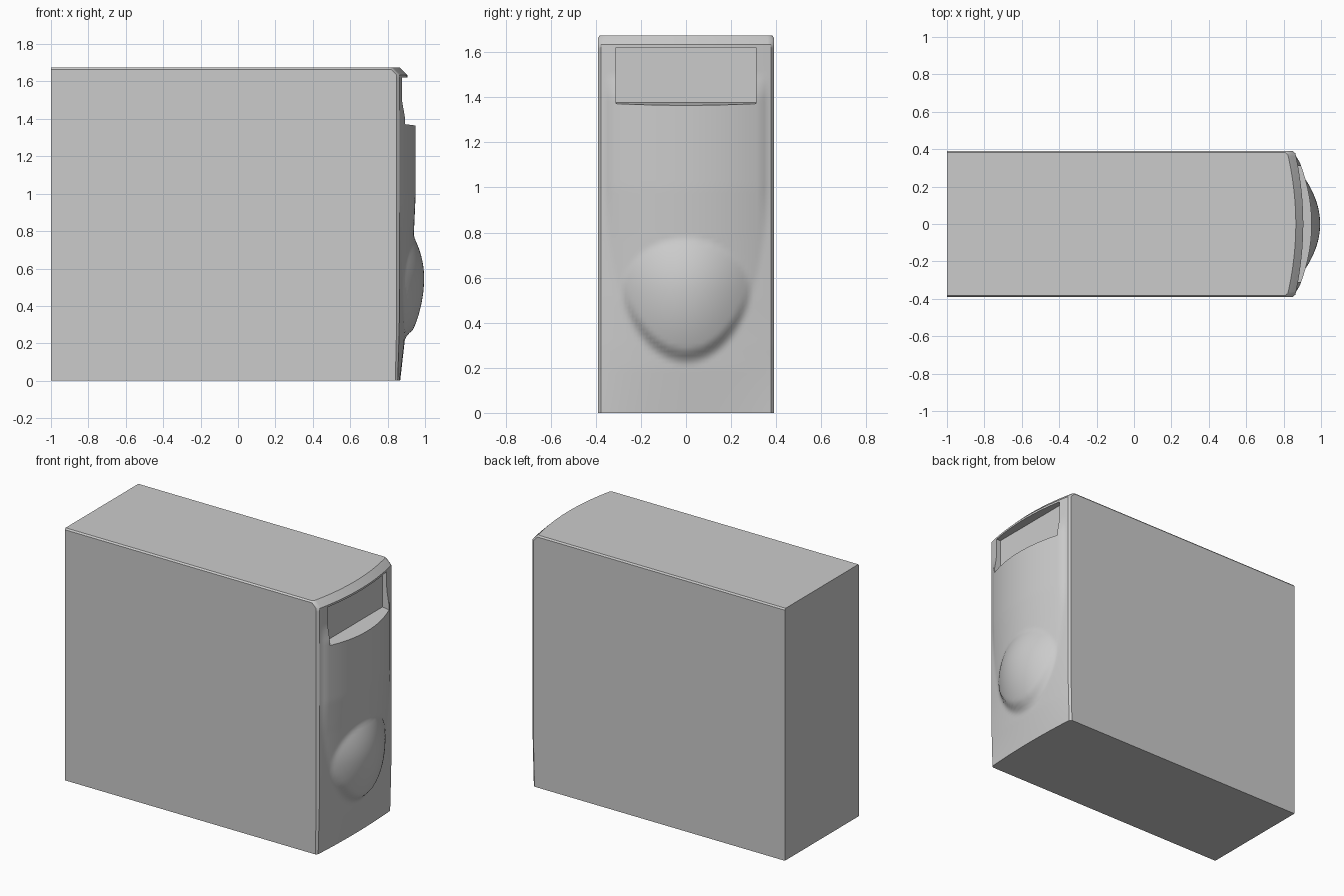
import bpy, bmesh
from math import sqrt

if "Cube" in bpy.data.objects:
    bpy.data.objects.remove(bpy.data.objects["Cube"])

HALF_W, HEIGHT, BACK = 0.39, 1.675, -1.0


def lerp_table(t, pts):
    for (a, u), (b, v) in zip(pts, pts[1:]):
        if t <= b:
            return u + (v - u) * max(0, (t - a) / (b - a))
    return pts[-1][1]


# Height field of the sculpted front bezel
def bezel_x(y, z):
    centre = lerp_table(z, [(0, 0.867), (0.2, 0.89), (0.5, 0.905), (1.63, 0.905)])
    edge = lerp_table(z, [(0, 0.853), (0.3, 0.86), (1.63, 0.86)])
    base = centre - (centre - edge) * (y / HALF_W) ** 2
    # raised U-shaped shield
    rho = sqrt((y / 0.365) ** 2 + (min(0, z - 0.9) / 0.68) ** 2)
    fade = max(0, min(1, (1 - rho) / 0.08))
    if z > 1.4:
        fade *= max(0, (1.5 - z) / 0.1)
    shield = lerp_table(z, [(0.22, 0.91), (0.35, 0.925), (0.78, 0.94), (1.0, 0.95), (1.4, 0.95)])
    shield -= 0.078 * (y / 0.365) ** 2
    # domed bulge
    rz = 0.22 if z > 0.55 else 0.27
    dome = 0.995 - 0.055 * ((y / 0.2) ** 2 + ((z - 0.55) / rz) ** 2)
    return base + max(0, max(shield, dome) - base) * fade


def mesh_object(name, bm):
    bmesh.ops.recalc_face_normals(bm, faces=bm.faces)
    me = bpy.data.meshes.new(name)
    bm.to_mesh(me)
    bm.free()
    ob = bpy.data.objects.new(name, me)
    bpy.context.collection.objects.link(ob)
    return ob


# Case body: stacked rings, each with a sculpted front and a flat back
ys = [-HALF_W] + [-0.378 + 0.756 * i / 48 for i in range(49)] + [HALF_W]
zs = [1.635 * i / 84 for i in range(85)] + [1.652, 1.665, HEIGHT]
bm = bmesh.new()
rings = []
for z in zs:
    k = 0.382 / HALF_W if z == HEIGHT else 1.0
    inset = max(0, z - 1.635)
    ring = []
    for y in ys:
        corner = 0.012 if abs(y) == HALF_W else 0
        ring.append(bm.verts.new((bezel_x(y, z) - inset - corner, y * k, z)))
    ring += [bm.verts.new((BACK, s * HALF_W * k, z)) for s in (1, -1)]
    rings.append(ring)
n = len(rings[0])
for lo, hi in zip(rings, rings[1:]):
    for i in range(n):
        j = (i + 1) % n
        bm.faces.new((lo[i], lo[j], hi[j], hi[i]))
bm.faces.new(rings[0])
bm.faces.new(rings[-1])
case = mesh_object("computer_case", bm)

# Drive bay recess cutter: side profile extruded across the width
profile = [(0.845, 1.378), (1.1, 1.345), (1.1, 1.622), (0.845, 1.622)]
bm = bmesh.new()
sides = [[bm.verts.new((x, s * 0.31, z)) for x, z in profile] for s in (-1, 1)]
for i in range(4):
    j = (i + 1) % 4
    bm.faces.new((sides[0][i], sides[0][j], sides[1][j], sides[1][i]))
for s in sides:
    bm.faces.new(s)
cutter = mesh_object("drive_bay_cutter", bm)
cutter.hide_render = True

mod = case.modifiers.new("drive_bay", 'BOOLEAN')
mod.operation, mod.solver, mod.object = 'DIFFERENCE', 'EXACT', cutter
bpy.context.view_layer.objects.active = case
case.select_set(True)
cutter.select_set(False)
bpy.ops.object.modifier_apply(modifier=mod.name)
bpy.data.objects.remove(cutter, do_unlink=True)
bpy.ops.object.shade_smooth_by_angle(angle=0.6)
